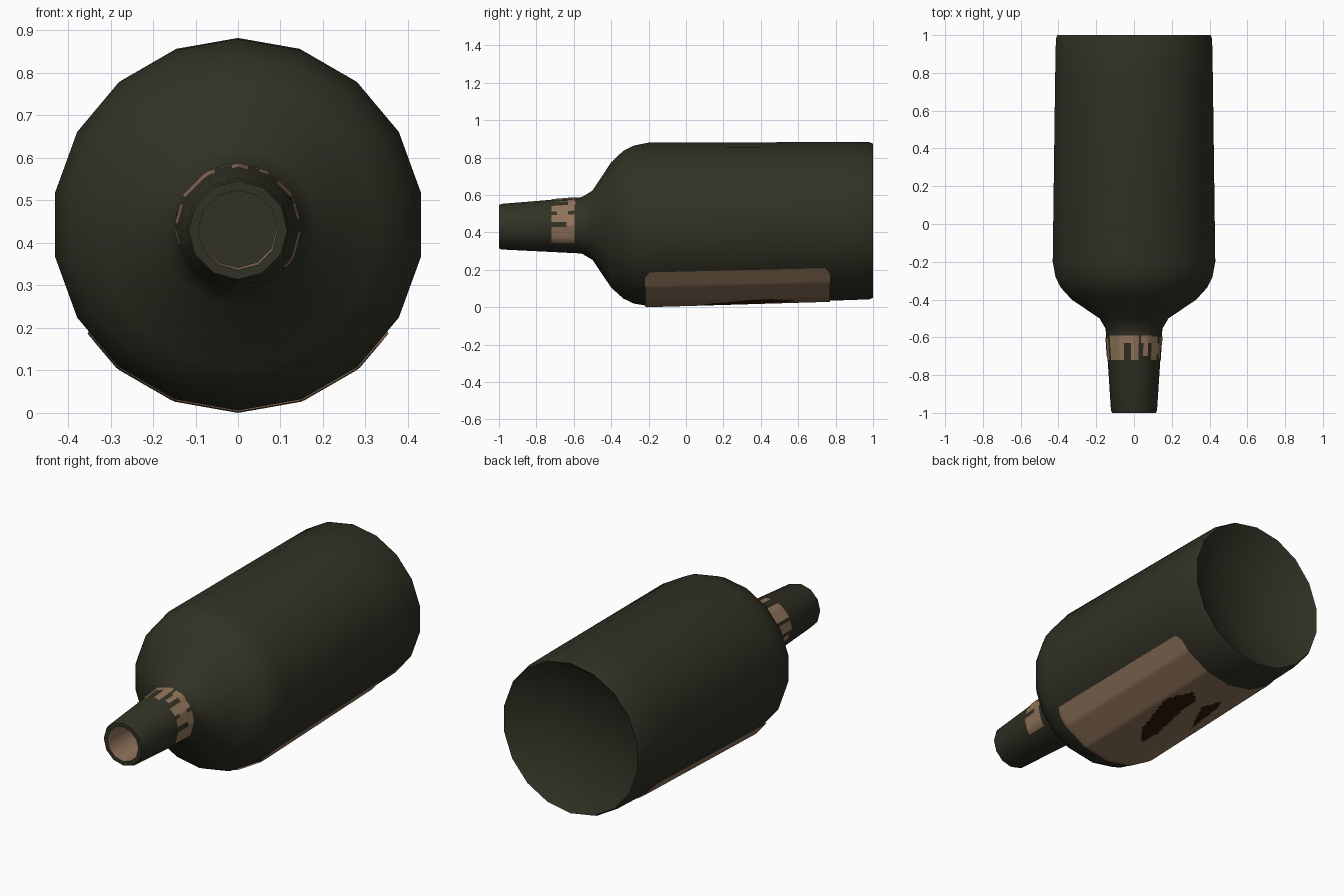
import bpy, bmesh, math
from mathutils import Vector
from mathutils.bvhtree import BVHTree

cube = bpy.data.objects.get("Cube")
if cube:
    bpy.data.objects.remove(cube, do_unlink=True)


def material(name, rgb):
    m = bpy.data.materials.new(name)
    m.use_nodes = True
    m.diffuse_color = (*rgb, 1)
    bsdf = m.node_tree.nodes["Principled BSDF"]
    bsdf.inputs["Base Color"].default_value = (*rgb, 1)
    bsdf.inputs["Roughness"].default_value = 0.8
    return m


GLASS = material("dark green glass", (0.031, 0.031, 0.019))
PAPER = material("tan paper", (0.28, 0.175, 0.105))
INK = material("dark red ink", (0.036, 0.008, 0.003))


def finish(name, bm, mats):
    mesh = bpy.data.meshes.new(name)
    bm.to_mesh(mesh)
    bm.free()
    for m in mats:
        mesh.materials.append(m)
    ob = bpy.data.objects.new(name, mesh)
    bpy.context.collection.objects.link(ob)
    bpy.ops.object.select_all(action='DESELECT')
    ob.select_set(True)
    bpy.context.view_layer.objects.active = ob
    bpy.ops.object.shade_smooth_by_angle(angle=math.radians(38))
    return ob


def axis_point(angle, y, r):
    """Point around the slightly tilted bottle axis; angle 0 is +x, 90 is up."""
    return Vector((r * math.cos(angle), y, 0.446 + 0.016 * y + r * math.sin(angle)))


def lathe(profile, sides):
    """Revolve (y, r) points listed from front to back; r = 0 closes to a point."""
    bm = bmesh.new()
    rings = []
    for y, r in profile:
        count = sides if r > 0 else 1
        rings.append([bm.verts.new(axis_point(2 * math.pi * i / sides - math.pi / 2, y, r))
                      for i in range(count)])
    for a, b in zip(rings, rings[1:]):
        for i in range(sides):
            j = (i + 1) % sides
            if len(a) == 1:
                bm.faces.new((a[0], b[j], b[i]))
            elif len(b) == 1:
                bm.faces.new((a[i], a[j], b[0]))
            else:
                bm.faces.new((a[i], a[j], b[j], b[i]))
    bm.normal_update()
    return bm


def facet_radius(profile, sides, angle, y):
    """Distance from the axis to the faceted lathe surface."""
    for (y0, r0), (y1, r1) in zip(profile, profile[1:]):
        if y0 <= y <= y1:
            r = r0 + (r1 - r0) * (y - y0) / (y1 - y0)
            break
    step = 2 * math.pi / sides
    return r * math.cos(step / 2) / math.cos((angle + math.pi / 2) % step - step / 2)


def wrap(bm, profile, sides, a0, a1, y0, y1, na, ny, lift, corner=0.0):
    """Add a thin sheet that hugs the lathe surface between two angles."""
    grid = []
    for i in range(na + 1):
        t = i / na
        a = math.radians(a0 + (a1 - a0) * t)
        cut = corner * max(0, abs(2 * t - 1) - 0.9) * 10
        row = []
        for j in range(ny + 1):
            y = y0 + cut + (y1 - y0 - 2 * cut) * j / ny
            r = facet_radius(profile, sides, a, y) + lift
            row.append(bm.verts.new(axis_point(a, y, r)))
        grid.append(row)
    for i in range(na):
        for j in range(ny):
            bm.faces.new((grid[i][j], grid[i + 1][j], grid[i + 1][j + 1], grid[i][j + 1]))
    bm.normal_update()


# Body with shoulder, straight wall and hollow base
BODY_SIDES, NECK_SIDES = 18, 12
body_wall = [(-0.57, 0.148), (-0.55, 0.155), (-0.50, 0.185), (-0.40, 0.335), (-0.335, 0.395),
             (-0.28, 0.422), (-0.20, 0.437), (0.77, 0.424), (0.98, 0.42), (1.0, 0.412)]
base_hollow = [(0.985, 0.39), (0.94, 0.29), (0.90, 0.16), (0.885, 0)]
body_bm = lathe(body_wall + base_hollow, BODY_SIDES)
surface = BVHTree.FromBMesh(body_bm)
finish("bottle_body", body_bm, [GLASS])

# Neck with an open mouth; the inner wall is tan
neck_wall = [(-1.0, 0.116), (-0.985, 0.122), (-0.56, 0.150), (-0.53, 0.158)]
neck_bm = lathe([(-0.78, 0), (-0.78, 0.092), (-1.0, 0.094)] + neck_wall, NECK_SIDES)
for f in neck_bm.faces:
    c = f.calc_center_median()
    radius = math.hypot(c.x, c.z - 0.446 - 0.016 * c.y)
    f.material_index = int(0.08 < radius < 0.096 and -0.95 < c.y < -0.8)
finish("bottle_neck", neck_bm, [GLASS, PAPER])

# Torn foil band around the upper half of the neck
band_bm = bmesh.new()
for a0, a1, y0, y1 in [(-40, -3, -0.72, -0.595), (-3, 8, -0.64, -0.595), (8, 24, -0.72, -0.595),
                       (24, 32, -0.69, -0.63), (32, 50, -0.72, -0.595), (50, 75, -0.63, -0.59),
                       (60, 70, -0.70, -0.63), (80, 96, -0.72, -0.59), (96, 112, -0.63, -0.59),
                       (112, 150, -0.72, -0.59), (157, 176, -0.72, -0.60), (180, 196, -0.70, -0.60)]:
    wrap(band_bm, neck_wall, NECK_SIDES, a0, a1, y0, y1, 6, 1, 0.004)
finish("neck_band", band_bm, [PAPER])

# Label under the body, with a printed emblem of two slanted strokes
# Strokes are outlined as (degrees from straight down, y)
strokes = [[(-2, 0.04), (8, 0.14), (18, 0.40), (17, 0.47), (11, 0.58), (3, 0.53),
            (2, 0.36), (-4, 0.16)],
           [(-24, 0.24), (-14, 0.38), (-6, 0.50), (-13, 0.59), (-17, 0.55), (-20, 0.38)]]


def inside(poly, p, q):
    hit = False
    for (a, b), (c, d) in zip(poly, poly[1:] + poly[:1]):
        if (b > q) != (d > q) and p < a + (c - a) * (q - b) / (d - b):
            hit = not hit
    return hit


label_bm = bmesh.new()
wrap(label_bm, body_wall, BODY_SIDES, -144, -36, -0.22, 0.77, 72, 66, 0.006, 0.025)
for f in label_bm.faces:
    c = f.calc_center_median()
    down = math.degrees(math.atan2(c.x, 0.446 + 0.016 * c.y - c.z))
    f.material_index = int(any(inside(s, down, c.y) for s in strokes))
finish("label", label_bm, [PAPER, INK])

# Small paper flecks stuck to the shoulder
fleck_bm = bmesh.new()
for x, z, size in [(-0.012, 0.805, 0.011), (0.20, 0.665, 0.021),
                   (0.262, 0.64, 0.011), (0.30, 0.63, 0.011)]:
    spot, normal, _, _ = surface.ray_cast(Vector((x, -2, z)), Vector((0, 1, 0)))
    if spot:
        turn = normal.to_track_quat('Z', 'Y').to_matrix().to_4x4()
        turn.translation = spot + normal * 0.003
        bmesh.ops.create_circle(fleck_bm, cap_ends=True, segments=7, radius=size, matrix=turn)
finish("shoulder_flecks", fleck_bm, [PAPER])
